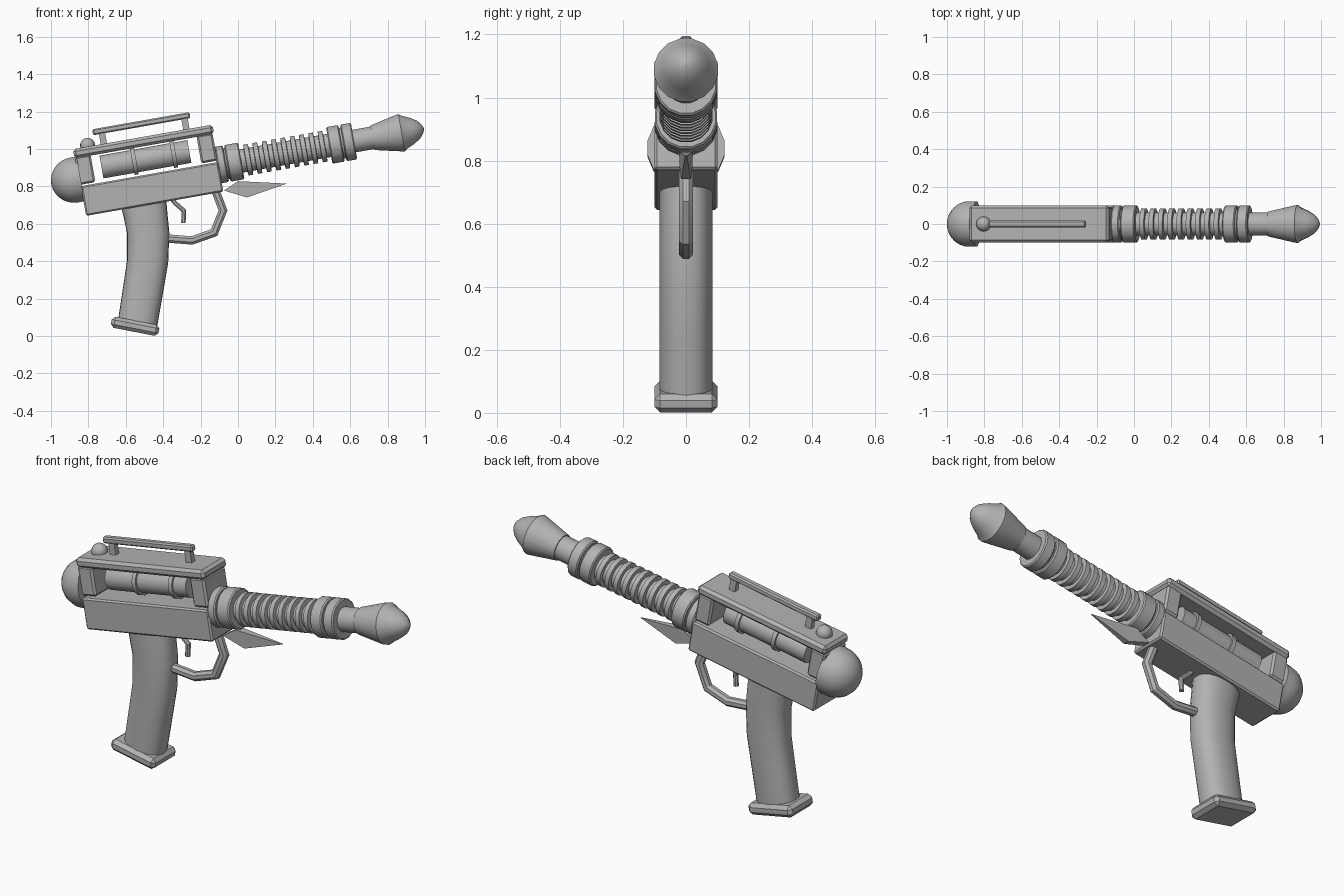
import bpy, bmesh
from math import sin, cos, pi, radians, copysign
from mathutils import Matrix, Vector

cube = bpy.data.objects.get("Cube")
if cube:
    bpy.data.objects.remove(cube, do_unlink=True)

grey = bpy.data.materials.new("metal_grey")
grey.use_nodes = True
colour = (0.45, 0.45, 0.45, 1)
grey.diffuse_color = colour
grey.node_tree.nodes["Principled BSDF"].inputs["Base Color"].default_value = colour

# Barrel frame: local x runs along the bore, tipped up ten degrees
TILT = Matrix.Translation((0, 0, 0.933)) @ Matrix.Rotation(radians(-10), 4, 'Y')
WORLD = Matrix.Identity(4)


def finish(name, bm, matrix=WORLD, angle=35):
    bmesh.ops.recalc_face_normals(bm, faces=bm.faces)
    bm.transform(matrix)
    mesh = bpy.data.meshes.new(name)
    bm.to_mesh(mesh)
    bm.free()
    mesh.materials.append(grey)
    obj = bpy.data.objects.new(name, mesh)
    bpy.context.collection.objects.link(obj)
    bpy.ops.object.select_all(action='DESELECT')
    obj.select_set(True)
    bpy.context.view_layer.objects.active = obj
    bpy.ops.object.shade_smooth_by_angle(angle=radians(angle))
    return obj


def box(name, x, z, half_y, bevel=0.0, matrix=TILT):
    """Bevelled box from x and z ranges."""
    bm = bmesh.new()
    bmesh.ops.create_cube(bm, size=1)
    size = Matrix.Diagonal((x[1] - x[0], 2 * half_y, z[1] - z[0], 1))
    bm.transform(Matrix.Translation(((x[0] + x[1]) / 2, 0, (z[0] + z[1]) / 2)) @ size)
    if bevel:
        bmesh.ops.bevel(bm, geom=bm.edges[:], offset=bevel, segments=1, affect='EDGES')
    return finish(name, bm, matrix, 20)


def skin(name, rings, matrix=WORLD, angle=35):
    """Bridge equal rings of points and cap both ends."""
    bm = bmesh.new()
    loops = [[bm.verts.new(p) for p in ring] for ring in rings]
    n = len(loops[0])
    for a, b in zip(loops, loops[1:]):
        for i in range(n):
            j = (i + 1) % n
            bm.faces.new((a[i], a[j], b[j], b[i]))
    bm.faces.new(loops[0])
    bm.faces.new(loops[-1])
    return finish(name, bm, matrix, angle)


def lathe(name, profile, height=0.0, sides=16):
    """Turn (x, radius) pairs around the bore direction."""
    angles = [2 * pi * (i + 0.5) / sides for i in range(sides)]
    rings = [[(x, r * cos(a), height + r * sin(a)) for a in angles] for x, r in profile]
    return skin(name, rings, TILT)


def tube(name, points, radius, sides=8):
    """Mitred tube along (x, z) points in the middle plane."""
    pts = [Vector((x, 0, z)) for x, z in points]
    rings = []
    for i, p in enumerate(pts):
        d0 = (p - pts[max(i - 1, 0)]).normalized()
        d1 = (pts[min(i + 1, len(pts) - 1)] - p).normalized()
        t = (d0 + d1).normalized()
        side = Vector((t.z, 0, -t.x)) / max(t.dot(d1 if d1.length else d0), 0.5)
        ring = []
        for k in range(sides):
            a = 2 * pi * (k + 0.5) / sides
            ring.append(p + radius * (cos(a) * side + sin(a) * Vector((0, 1, 0))))
        rings.append(ring)
    return skin(name, rings, angle=30)


# Receiver: lower housing, end pillars and roof
box("lower_housing", (-0.85, -0.105), (-0.145, 0.016), 0.1, 0.008)
box("rear_pillar", (-0.855, -0.77), (0.024, 0.175), 0.092, 0.01)
box("front_pillar", (-0.195, -0.108), (0.024, 0.175), 0.092, 0.01)
box("roof", (-0.858, -0.1), (0.168, 0.218), 0.1, 0.014)

# Power cell with two retaining rings
lathe("power_cell", [(-0.724, 0.063), (-0.247, 0.063)], 0.098)
for i, x in enumerate((-0.546, -0.332)):
    lathe(f"cell_ring_{i + 1}", [(x - 0.011, 0.074), (x + 0.011, 0.074)], 0.098)

# Rounded rear cap
dome = [(-0.88 - 0.124 * cos(a), 0.124 * sin(a)) for a in [pi / 2 * k / 8 for k in range(8)]]
dome[0] = (dome[0][0], 0.003)
lathe("rear_cap", dome + [(-0.88, 0.124), (-0.845, 0.124)], 0.055)

# Top rail, posts and sighting knob
box("top_rail", (-0.738, -0.21), (0.273, 0.305), 0.018, 0.007)
for i, x in enumerate((-0.69, -0.242)):
    box(f"rail_post_{i + 1}", (x - 0.017, x + 0.017), (0.21, 0.28), 0.014)
bm = bmesh.new()
bmesh.ops.create_uvsphere(bm, u_segments=16, v_segments=10, radius=0.04)
finish("top_knob", bm, TILT @ Matrix.Translation((-0.777, 0, 0.225)))


# Barrel: collars, ribbed sleeve, tube and flared muzzle
def collar(x0, x1, r=0.101, c=0.006):
    return [(x0, r - c), (x0 + c, r), (x1 - c, r), (x1, r - c)]


profile = [(-0.115, 0.08)] + collar(-0.11, -0.066) + [(-0.066, 0.085), (-0.058, 0.085)]
profile += collar(-0.058, 0.018) + [(0.018, 0.064)]
for k in range(9):
    x = 0.055 + k * 0.0505
    profile += [(x - 0.014, 0.064), (x - 0.012, 0.085), (x + 0.012, 0.085), (x + 0.014, 0.064)]
profile += [(0.495, 0.064)] + collar(0.495, 0.562) + [(0.562, 0.085), (0.572, 0.085)]
profile += collar(0.572, 0.63) + [(0.63, 0.062), (0.735, 0.062)]
lathe("barrel", profile)
lathe("muzzle", [(0.73, 0.068), (0.74, 0.07), (0.87, 0.1), (0.888, 0.103), (0.905, 0.09),
                 (0.945, 0.072), (0.98, 0.05), (1.0, 0.026), (1.01, 0.003)])

# Curved grip: (x, z, half length, lean of the section)
stations = [(-0.51, 0.74, 0.125, -0.1), (-0.495, 0.65, 0.118, -0.06), (-0.48, 0.55, 0.113, -0.02),
            (-0.483, 0.4, 0.11, 0.08), (-0.507, 0.25, 0.108, 0.15), (-0.538, 0.06, 0.106, 0.18)]
rings = []
for x, z, half, lean in stations:
    ring = []
    for k in range(24):
        c, s = cos(2 * pi * k / 24), sin(2 * pi * k / 24)
        along = half * copysign(abs(c) ** 0.85, c)
        ring.append((x + along * cos(lean), 0.084 * copysign(abs(s) ** 0.85, s), z - along * sin(lean)))
    rings.append(ring)
skin("grip", rings)
box("grip_base", (-0.13, 0.13), (-0.03, 0.03), 0.1, 0.018,
    Matrix.Translation((-0.55, 0, 0.052)) @ Matrix.Rotation(radians(11), 4, 'Y'))

# Trigger and guard
tube("trigger_guard", [(-0.125, 0.79), (-0.08, 0.671), (-0.128, 0.553), (-0.246, 0.511), (-0.385, 0.522)], 0.024)
tube("trigger", [(-0.36, 0.74), (-0.335, 0.71), (-0.289, 0.67), (-0.292, 0.605)], 0.013)

# Pointed fin below the barrel, thinning toward its tip
fin = [(-0.075, 0.778, 0.02), (0.0, 0.828, 0.022), (0.262, 0.815, 0.003), (0.048, 0.741, 0.016)]
skin("lower_fin", [[(x, side * t, z) for x, z, t in fin] for side in (-1, 1)], angle=15)
